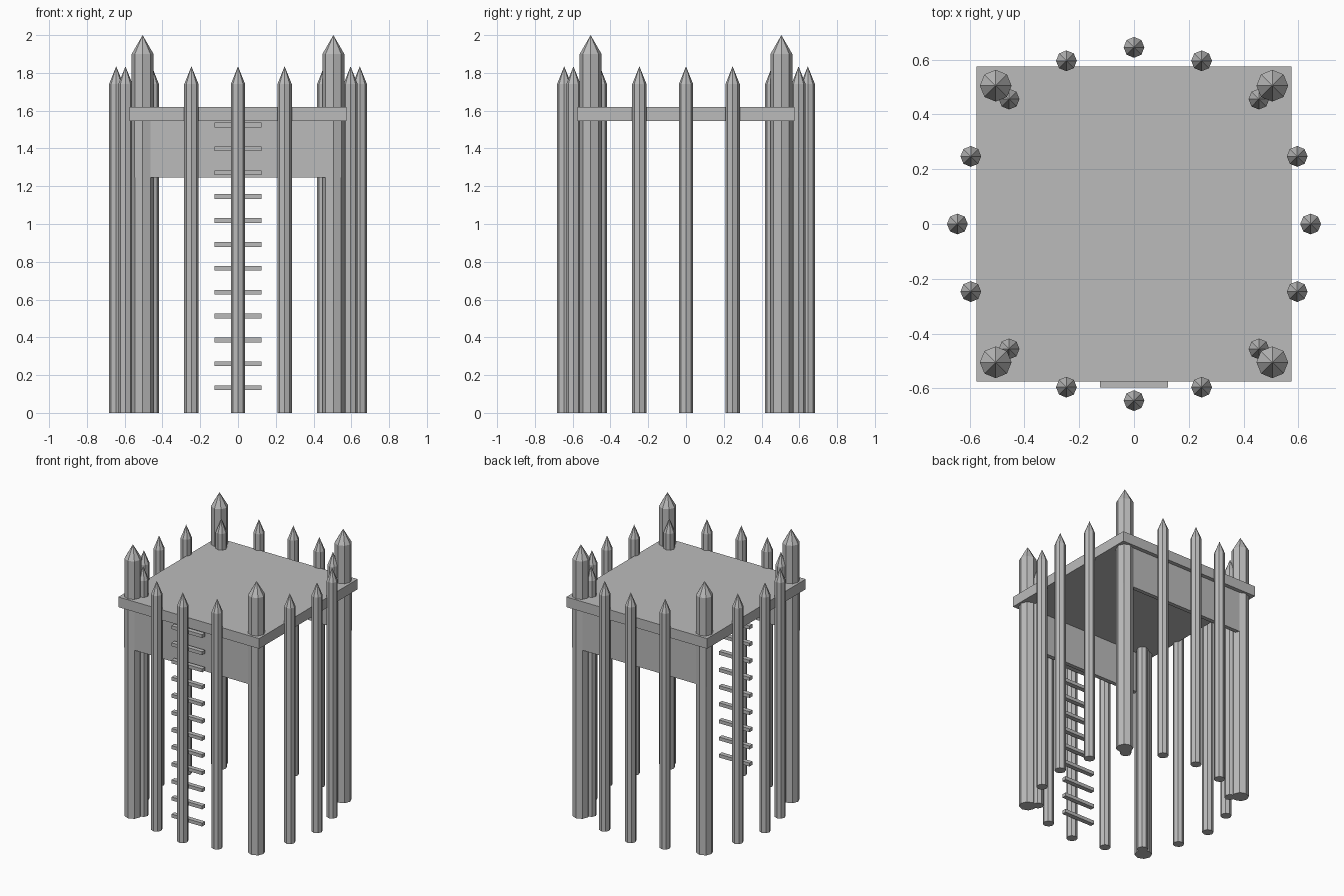
import bpy, bmesh, math

if "Cube" in bpy.data.objects:
    bpy.data.objects.remove(bpy.data.objects["Cube"])

grey = bpy.data.materials.new("weathered grey")
grey.diffuse_color = (0.5, 0.5, 0.5, 1)
grey.use_nodes = True
grey.node_tree.nodes["Principled BSDF"].inputs["Base Color"].default_value = grey.diffuse_color


def finish(bm, name):
    bmesh.ops.recalc_face_normals(bm, faces=bm.faces)
    mesh = bpy.data.meshes.new(name)
    bm.to_mesh(mesh)
    bm.free()
    mesh.materials.append(grey)
    obj = bpy.data.objects.new(name, mesh)
    bpy.context.collection.objects.link(obj)


def box(name, x, y, z):
    """Box from (min, max) ranges."""
    bm = bmesh.new()
    bmesh.ops.create_cube(bm, size=1)
    for v in bm.verts:
        for i, (lo, hi) in enumerate((x, y, z)):
            v.co[i] = lo if v.co[i] < 0 else hi
    finish(bm, name)


def stake(name, x, y, radius, shoulder, tip, sides=8):
    """Round post with a sharpened point."""
    bm = bmesh.new()
    rings = []
    for z in (0, shoulder):
        rings.append([bm.verts.new((x + radius * math.cos(math.tau * i / sides),
                                    y + radius * math.sin(math.tau * i / sides), z))
                      for i in range(sides)])
    low, high = rings
    apex = bm.verts.new((x, y, tip))
    bm.faces.new(low)
    for i in range(sides):
        j = (i + 1) % sides
        bm.faces.new((low[i], low[j], high[j], high[i]))
        bm.faces.new((high[i], high[j], apex))
    finish(bm, name)


# Heavy corner posts
for sx in (-1, 1):
    for sy in (-1, 1):
        stake("corner_post", sx * 0.505, sy * 0.505, 0.058, 1.9, 2.0)

# Ring of palisade stakes
for k in range(16):
    a = math.tau * k / 16
    stake("palisade_stake", 0.645 * math.cos(a), 0.645 * math.sin(a), 0.038, 1.74, 1.835)

# Deck and the front and back boards beneath it
box("deck", (-0.575, 0.575), (-0.575, 0.575), (1.545, 1.62))
box("front_board", (-0.547, 0.547), (-0.546, -0.516), (1.245, 1.545))
box("back_board", (-0.547, 0.547), (0.516, 0.546), (1.245, 1.545))

# Ladder rungs
for k in range(12):
    z = 0.133 + k * 0.1265
    box("ladder_rung", (-0.125, 0.125), (-0.597, -0.563), (z - 0.0125, z + 0.0125))
